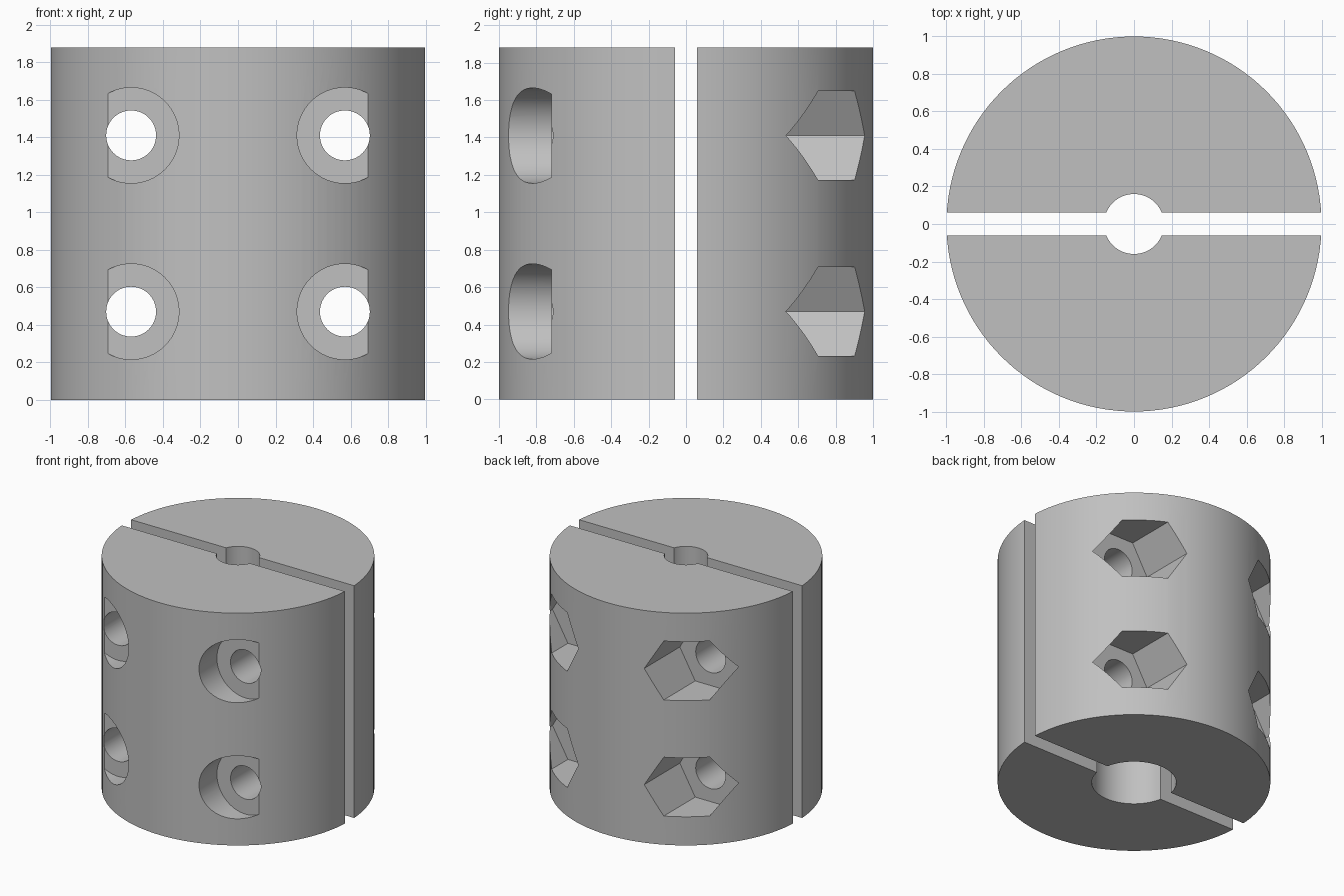
import bpy
import math
from mathutils import Matrix

cube = bpy.data.objects.get("Cube")
if cube:
    bpy.data.objects.remove(cube, do_unlink=True)

HEIGHT = 1.88
GAP = 0.06            # half the width of the split
BOLT_X = 0.57
BOLT_Z = (0.47, 1.41)

# Single grey material
grey = bpy.data.materials.new("plain_grey")
grey.use_nodes = True
colour = (0.53, 0.53, 0.53, 1)
grey.diffuse_color = colour
grey.node_tree.nodes["Principled BSDF"].inputs["Base Color"].default_value = colour


def cylinder(name, radius, start, end, sides=64, x=0, z=None):
    """Upright cylinder from z start to end, or along y when z is given."""
    mid, depth = (start + end) / 2, end - start
    along_y = z is not None
    bpy.ops.mesh.primitive_cylinder_add(vertices=sides, radius=radius, depth=depth)
    ob = bpy.context.object
    ob.name = name
    if along_y:
        # the first corner must point along x for the hexagons
        ob.data.transform(Matrix.Rotation(math.pi / 2, 4, 'Z'))
        ob.data.transform(Matrix.Rotation(math.pi / 2, 4, 'X'))
        ob.data.transform(Matrix.Translation((x, mid, z)))
    else:
        ob.data.transform(Matrix.Translation((0, 0, mid)))
    return ob


def box(name, y0, y1):
    bpy.ops.mesh.primitive_cube_add(size=1)
    ob = bpy.context.object
    ob.name = name
    ob.data.transform(Matrix.Diagonal((3, y1 - y0, 3, 1)))
    ob.data.transform(Matrix.Translation((0, (y0 + y1) / 2, HEIGHT / 2)))
    return ob


def carve(ob, cutters):
    """Subtract every cutter, then bake the result and drop the cutters."""
    for c in cutters:
        c.hide_render = True
        mod = ob.modifiers.new("cut", 'BOOLEAN')
        mod.operation = 'DIFFERENCE'
        mod.solver = 'EXACT'
        mod.object = c
    graph = bpy.context.evaluated_depsgraph_get()
    mesh = bpy.data.meshes.new_from_object(ob.evaluated_get(graph))
    ob.modifiers.clear()
    ob.data = mesh
    for c in cutters:
        bpy.data.objects.remove(c, do_unlink=True)


def build_half(name, side):
    half = cylinder(name, 1, 0, HEIGHT, sides=128)
    # Split face, then a bore that is wider in its lower portion
    cutters = [box("split_cutter", *sorted((side * GAP, -side * 2))),
               cylinder("narrow_bore_cutter", 0.16, -0.2, HEIGHT + 0.2),
               cylinder("wide_bore_cutter", 0.31, -0.3, HEIGHT / 2)]
    for x in (-BOLT_X, BOLT_X):
        for z in BOLT_Z:
            cutters.append(cylinder("bolt_hole_cutter", 0.133, -1.3, 1.3, x=x, z=z))
            if side < 0:
                # Round seat for the bolt head
                cutters.append(cylinder("bolt_head_cutter", 0.255, -1.2, -0.72, x=x, z=z))
            else:
                # Hexagonal pocket for the nut
                cutters.append(cylinder("nut_pocket_cutter", 0.275, 0.5, 1.2, sides=6, x=x, z=z))
    carve(half, cutters)
    half.data.materials.clear()
    half.data.materials.append(grey)
    bpy.ops.object.select_all(action='DESELECT')
    half.select_set(True)
    bpy.context.view_layer.objects.active = half
    bpy.ops.object.shade_smooth_by_angle(angle=math.radians(25))


build_half("front_clamp_half", -1)
build_half("back_clamp_half", 1)
